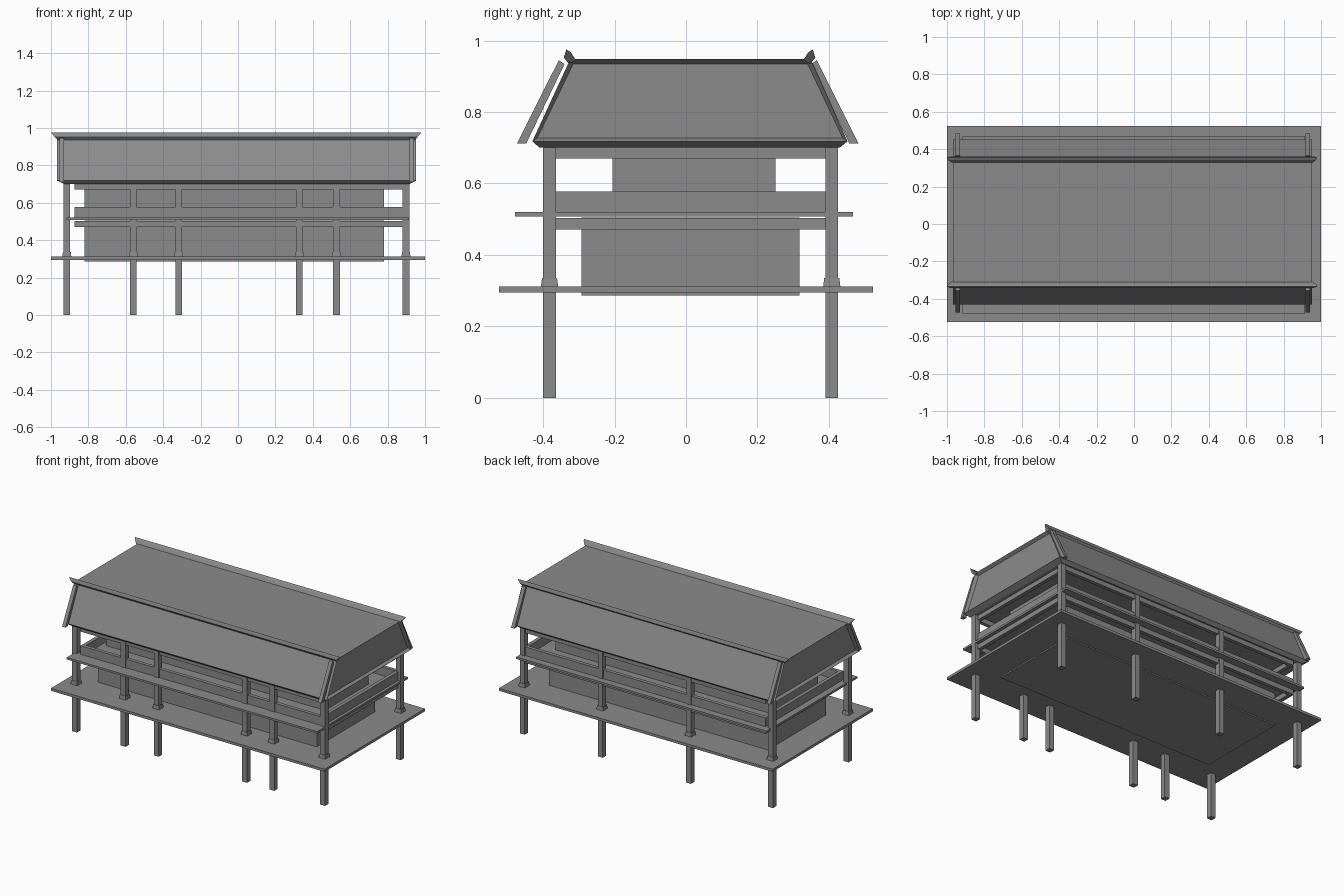
import bpy, bmesh

cube = bpy.data.objects.get("Cube")
if cube:
    bpy.data.objects.remove(cube, do_unlink=True)

grey = bpy.data.materials.new("plain_grey")
grey.use_nodes = True
colour = (0.26, 0.26, 0.26, 1)
grey.diffuse_color = colour
grey.node_tree.nodes["Principled BSDF"].inputs["Base Color"].default_value = colour


def finish(name, bm):
    bmesh.ops.recalc_face_normals(bm, faces=bm.faces[:])
    mesh = bpy.data.meshes.new(name)
    bm.to_mesh(mesh)
    bm.free()
    mesh.materials.append(grey)
    obj = bpy.data.objects.new(name, mesh)
    bpy.context.scene.collection.objects.link(obj)
    return obj


def loft(name, rings):
    """Join matching loops of points and cap both ends."""
    bm = bmesh.new()
    loops = [[bm.verts.new(p) for p in ring] for ring in rings]
    n = len(loops[0])
    for a, b in zip(loops, loops[1:]):
        for i in range(n):
            j = (i + 1) % n
            bm.faces.new((a[i], a[j], b[j], b[i]))
    bm.faces.new(loops[0])
    bm.faces.new(loops[-1])
    return finish(name, bm)


def rect(x0, x1, y0, y1, z):
    return [(x0, y0, z), (x1, y0, z), (x1, y1, z), (x0, y1, z)]


def box(name, x0, x1, y0, y1, z0, z1):
    return loft(name, [rect(x0, x1, y0, y1, z0), rect(x0, x1, y0, y1, z1)])


# Floors and enclosed rooms
box("main_floor", -1, 1, -0.524, 0.524, 0.295, 0.312)
box("lower_room", -0.82, 0.78, -0.292, 0.317, 0.287, 0.504)
box("balcony_floor", -0.917, 0.914, -0.478, 0.467, 0.507, 0.52)
box("upper_room", -0.82, 0.78, -0.206, 0.25, 0.52, 0.702)

# Posts with flared footings on the main floor
FRONT_Y, BACK_Y, HALF = -0.382, 0.408, 0.018
front_posts = (-0.915, -0.56, -0.317, 0.328, 0.527, 0.898)
back_posts = (-0.915, -0.317, 0.328, 0.898)
for side, y, places in (("front", FRONT_Y, front_posts), ("back", BACK_Y, back_posts)):
    for x in places:
        box(side + "_post", x - HALF, x + HALF, y - HALF, y + HALF, 0, 0.705)
        loft(side + "_post_footing",
             [rect(x - r, x + r, y - r, y + r, z) for r, z in ((0.024, 0.312), (0.021, 0.336))])

# Three levels of rails running round the building
X0, X1, T = -0.874, 0.895, 0.012
for level, z0, z1 in (("lower", 0.471, 0.503), ("balcony", 0.52, 0.577), ("eaves", 0.67, 0.702)):
    for side, y in (("front", FRONT_Y), ("back", BACK_Y)):
        box(f"{level}_{side}_rail", X0, X1, y - T, y + T, z0, z1)
    for side, x in (("right", X0 + T), ("left", X1 - T)):
        box(f"{level}_{side}_rail", x - T, x + T, FRONT_Y + T, BACK_Y - T, z0, z1)

# Roof with sloping front and back, flat top and recessed end panels
roof = loft("roof", [rect(-0.93, 0.915, -0.41, 0.43, 0.7),
                     rect(-0.967, 0.952, -0.43, 0.452, 0.718),
                     rect(-0.967, 0.952, -0.324, 0.349, 0.948)])
bm = bmesh.new()
bm.from_mesh(roof.data)
bm.normal_update()
ends = [f for f in bm.faces if abs(f.normal.x) > 0.95]
bmesh.ops.inset_individual(bm, faces=ends, thickness=0.016, depth=-0.02)
bm.to_mesh(roof.data)
bm.free()

# Ridge beams with slanting ends, and sloping corner boards
CY = 0.01
for side, s in (("front", -1), ("back", 1)):
    section = [(0.318, 0.945), (0.338, 0.935), (0.352, 0.952), (0.345, 0.975), (0.333, 0.968)]
    ridge = []
    for sign, low, high in ((-1, -0.965, -1.0), (1, 0.945, 0.98)):
        ridge.append([(low + (high - low) * (z - 0.935) / 0.04, CY + s * y, z)
                      for y, z in section])
    loft(side + "_ridge_beam", ridge)
    board = [(0.452, 0.712), (0.478, 0.712), (0.361, 0.945), (0.345, 0.934)]
    for x in (-0.942, 0.928):
        loft(side + "_corner_board",
             [[(x + d, CY * 0.5 + s * y, z) for y, z in board] for d in (-T, T)])
